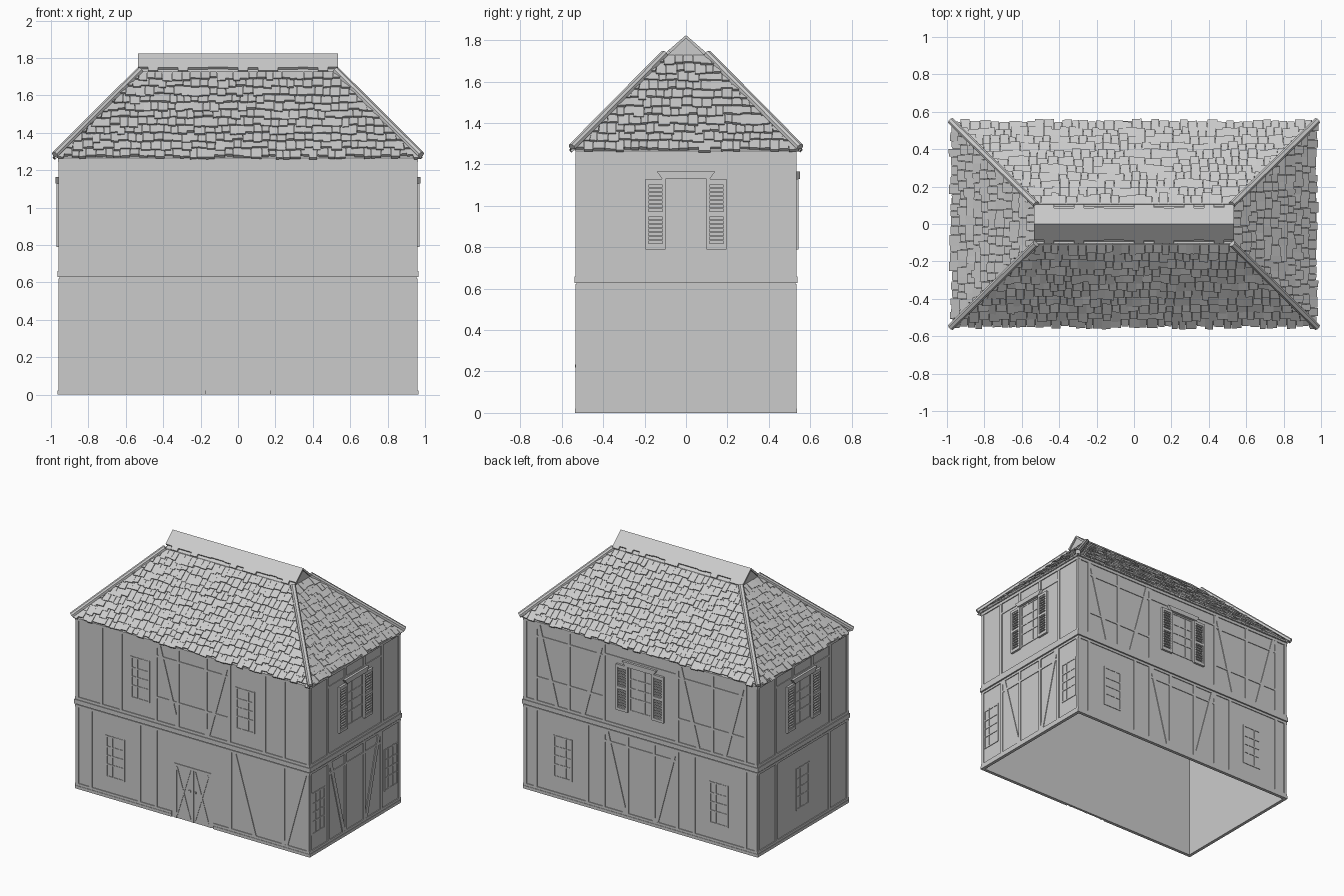
import bpy, bmesh, random
from mathutils import Vector

random.seed(4)
cube = bpy.data.objects.get("Cube")
if cube:
    bpy.data.objects.remove(cube, do_unlink=True)

grey = bpy.data.materials.new("plain_grey")
grey.use_nodes = True
grey.diffuse_color = (0.6, 0.6, 0.6, 1)
grey.node_tree.nodes["Principled BSDF"].inputs["Base Color"].default_value = (0.6, 0.6, 0.6, 1)

UP = Vector((0, 0, 1))
HX, HY = 0.955, 0.528          # wall half sizes
FLOOR, EAVE, RIDGE, APEX = 0.62, 1.27, 1.725, 1.825
parts = {}


def part(name):
    return parts.setdefault(name, bmesh.new())


def hull(bm, bottom, top):
    """Closed solid between two matching loops."""
    a = [bm.verts.new(p) for p in bottom]
    b = [bm.verts.new(p) for p in top]
    n = len(a)
    bm.faces.new(a)
    bm.faces.new(b)
    for i in range(n):
        j = (i + 1) % n
        bm.faces.new((a[i], a[j], b[j], b[i]))


def rect(hx, hy, z):
    return [Vector((sx * hx, sy * hy, z)) for sx, sy in ((-1, -1), (1, -1), (1, 1), (-1, 1))]


class Facade:
    """Places flat pieces on one wall: u along the wall, z up, depth outward."""

    def __init__(self, name, out, along, dist, half):
        self.name, self.half, self.dist = name, half, dist
        self.out, self.along = Vector(out), Vector(along)

    def prism(self, kind, pts, depth, back=-0.004):
        loops = [[self.along * u + UP * z + self.out * (self.dist + d) for u, z in pts]
                 for d in (back, depth)]
        hull(part(self.name + "_" + kind), *loops)

    def box(self, kind, u0, u1, z0, z1, depth):
        self.prism(kind, [(u0, z0), (u1, z0), (u1, z1), (u0, z1)], depth)

    def posts(self, us, z0, z1, w=0.022):
        for u in us:
            self.box("timbers", u - w / 2, u + w / 2, z0, z1, 0.006)

    def rail(self, u0, u1, z, w=0.016):
        self.box("timbers", u0, u1, z - w / 2, z + w / 2, 0.005)

    def brace(self, u_top, u_bottom, z0, z1, w=0.016):
        self.prism("timbers", [(u_bottom - w, z0), (u_bottom + w, z0),
                               (u_top + w, z1), (u_top - w, z1)], 0.0055)

    def window(self, u, z, w=0.155, h=0.31):
        a, b, t = u - w / 2, u + w / 2, 0.012
        for x in (a, b - t):
            self.box("windows", x, x + t, z, z + h, 0.005)
        for k in (0, 0.3, 0.52, 0.74, 1):
            self.box("windows", a, b, z + k * (h - t), z + k * (h - t) + t * 0.8, 0.004)
        for k in (1, 2):
            x = a + w * k / 3
            self.box("windows", x - 0.004, x + 0.004, z, z + h, 0.003)

    def shuttered(self, u, z, h=0.33):
        self.window(u, z, 0.19, h)
        self.prism("window_ledge", [(u - 0.115, z + h), (u + 0.115, z + h),
                                    (u + 0.14, z + h + 0.035), (u - 0.14, z + h + 0.035)], 0.022)
        for a in (u - 0.195, u + 0.1):
            b = a + 0.095
            for x in (a, b - 0.014):
                self.box("shutters", x, x + 0.014, z - 0.01, z + h, 0.016)
            for k in (0, 0.5, 1):
                y = z - 0.01 + k * (h - 0.01)
                self.box("shutters", a, b, y, y + 0.02, 0.016)
            for i in range(16):
                y = z + 0.01 + i * (h - 0.02) / 16
                self.box("shutters", a, b, y, y + 0.009, 0.011)


front = Facade("front", (0, -1, 0), (1, 0, 0), HY, HX)
back = Facade("back", (0, 1, 0), (1, 0, 0), HY, HX)
left = Facade("left", (1, 0, 0), (0, 1, 0), HX, HY)
right = Facade("right", (-1, 0, 0), (0, 1, 0), HX, HY)
LOW, HIGH = (0.04, 0.605), (0.68, 1.245)

# Hollow walls, open underneath
for f in (front, back, left, right):
    f.prism("wall", [(-f.half, 0), (f.half, 0), (f.half, EAVE), (-f.half, EAVE)], 0, -0.015)
    # Corner posts and horizontal beams
    for lo, hi in (LOW, HIGH):
        f.posts((-f.half + 0.009, f.half - 0.009), lo, hi, 0.022)
    e = f.half + 0.006
    f.box("beams", -e, e, 0.605, 0.622, 0.006)
    f.box("beams", -e - 0.005, e + 0.005, 0.628, 0.66, 0.011)
    f.box("beams", -e, e, 0.66, 0.68, 0.006)
    f.box("beams", -e, e, 1.245, EAVE, 0.007)
    spans = ((-e, -0.17), (0.17, e)) if f is front else ((-e, e),)
    for a, b in spans:
        f.box("sill", a, b, 0, 0.022, 0.009)
        f.box("sill", a, b, 0.022, 0.04, 0.006)

# Front timbering
front.posts((-0.835, -0.437, -0.3, 0.308, 0.745), *LOW)
front.posts((-0.748, -0.588, -0.3, -0.12, 0.11, 0.3, 0.588, 0.748), *HIGH)
for z in (0.85, 1.155):
    front.rail(-0.3, 0.3, z)
for s in (-1, 1):
    front.brace(s * 0.28, s * 0.125, *HIGH)
    front.window(s * 0.43, 0.79)
front.brace(0.34, 0.505, *LOW)
front.brace(0.92, 0.765, *LOW)
front.window(-0.635, 0.15)

# Double door with crossed boards and knobs
front.box("door", -0.15, 0.15, 0, 0.4, 0.002)
for u in (-0.15, -0.01, 0.13):
    front.box("door", u, u + 0.02, 0, 0.4, 0.005)
front.box("door", -0.15, 0.15, 0.385, 0.402, 0.005)
for s in (-1, 1):
    front.brace(s * 0.13, s * 0.02, 0.02, 0.38, 0.006)
    front.brace(s * 0.02, s * 0.13, 0.02, 0.38, 0.006)
    front.box("door_knobs", s * 0.022 - 0.007, s * 0.022 + 0.007, 0.22, 0.234, 0.009)

# Back timbering
back.posts((-0.86, -0.437, -0.3, -0.11, 0.11, 0.3, 0.437, 0.86), *LOW)
back.posts((-0.86, -0.588, -0.3, 0.3, 0.588, 0.86), *HIGH)
back.rail(-0.3, 0.3, 0.53)
back.rail(-0.3, 0.3, 1.17)
for s in (-1, 1):
    back.brace(s * 0.28, s * 0.13, *LOW)
    back.brace(s * 0.32, s * 0.47, *HIGH)
    back.brace(s * 0.84, s * 0.69, *HIGH)
    for z in (0.85, 1.155):
        back.rail(min(s * 0.3, s * 0.86), max(s * 0.3, s * 0.86), z)
    back.window(s * 0.64, 0.15)
back.shuttered(0, 0.8)

# End wall timbering
for f in (left, right):
    f.posts((-0.308, 0.308), *LOW)
    f.posts((-0.318, -0.11, 0.11, 0.318), 1.17, 1.245)
    f.posts((-0.318, 0.318), *HIGH)
    f.rail(-0.318, 0.318, 1.17)
    f.shuttered(0, 0.8)
left.posts((-0.11, 0.11), *LOW)
left.rail(-0.3, 0.3, 0.53)
for s in (-1, 1):
    left.brace(s * 0.285, s * 0.13, *LOW)
    left.window(s * 0.425, 0.15)
right.window(0, 0.17)

# Roof core: hipped lower part with a small gabled top
EX, EY, TX, TY = 0.965, 0.54, 0.525, 0.105
core = part("roof_core")
hull(core, rect(EX, EY, EAVE - 0.004), rect(TX, TY, RIDGE))


def gable(x, hy, z0, z1):
    return [Vector((x, -hy, z0)), Vector((x, hy, z0)), Vector((x, 0, z1))]


hull(part("ridge_core"), gable(-TX, TY, RIDGE - 0.01, APEX - 0.012),
     gable(TX, TY, RIDGE - 0.01, APEX - 0.012))


# Rows of uneven overlapping tiles, trimmed at the hips
def tile_slope(name, out, along, d0, d1, a0, a1, rows=11):
    out, along, bm = Vector(out), Vector(along), part(name)
    normal = (out * (RIDGE - EAVE) + UP * (d0 - d1)).normalized()

    def point(u, t, lift):
        reach = a0 + (a1 - a0) * t
        u = max(-reach, min(reach, u))
        return along * u + out * (d0 + (d1 - d0) * t) + UP * (EAVE + (RIDGE - EAVE) * t) + normal * lift

    for r in range(rows):
        t = r / rows
        reach = a0 + (a1 - a0) * t
        u = -reach - random.uniform(0, 0.02)
        while u < reach - 0.006:
            w = random.uniform(0.035, 0.058)
            low = t + random.uniform(-0.028, 0.012)
            high = min(t + 1.15 / rows, 1)
            lift = random.uniform(0.012, 0.019)
            corners = ((u + 0.001, low), (u + w - 0.001, low + random.uniform(-0.006, 0.006)),
                       (u + w - 0.001, high), (u + 0.001, high))
            hull(bm, [point(a, b, 0) for a, b in corners],
                 [point(a, b, lift if b < high else 0.004) for a, b in corners])
            u += w


for s, n in ((-1, "front"), (1, "back")):
    tile_slope(n + "_roof_tiles", (0, s, 0), (1, 0, 0), EY, TY, EX, TX)
for s, n in ((-1, "right"), (1, "left")):
    tile_slope(n + "_roof_tiles", (s, 0, 0), (0, 1, 0), EX, TX, EY, TY)

# Ridge tiles: bent caps with uneven lower edges
count = 20
for i in range(count):
    x0, x1 = (-0.535 + 1.07 * k / count for k in (i, i + 1))
    for s in (-1, 1):
        reach = random.choice((0.085, 0.088, 0.105))
        drop = reach * 0.87
        loops = [[Vector((x, 0, APEX)), Vector((x, s * reach, APEX - drop)),
                  Vector((x, s * (reach - 0.01), APEX - drop - 0.012)), Vector((x, 0, APEX - 0.015))]
                 for x in (x0, x1)]
        hull(part("ridge_tiles"), *loops)

# Hip caps running down the four corners
for sx in (-1, 1):
    for sy in (-1, 1):
        a = Vector((sx * 0.98, sy * 0.552, EAVE + 0.015))
        b = Vector((sx * TX, sy * TY, RIDGE + 0.012))
        axis = (b - a).normalized()
        side = axis.cross(UP).normalized()
        top = side.cross(axis)
        ring = [side * c * 0.018 + top * d * 0.018
                for c, d in ((-1, -0.7), (1, -0.7), (1, 0.2), (0.5, 0.8), (-0.5, 0.8), (-1, 0.2))]
        hull(part("hip_caps"), [a + p for p in ring], [b + p for p in ring])

# Turn every part into an object
for name, bm in parts.items():
    bmesh.ops.remove_doubles(bm, verts=[], dist=0.0001)
    bmesh.ops.recalc_face_normals(bm, faces=bm.faces)
    mesh = bpy.data.meshes.new(name)
    bm.to_mesh(mesh)
    bm.free()
    mesh.materials.append(grey)
    bpy.context.collection.objects.link(bpy.data.objects.new(name, mesh))
